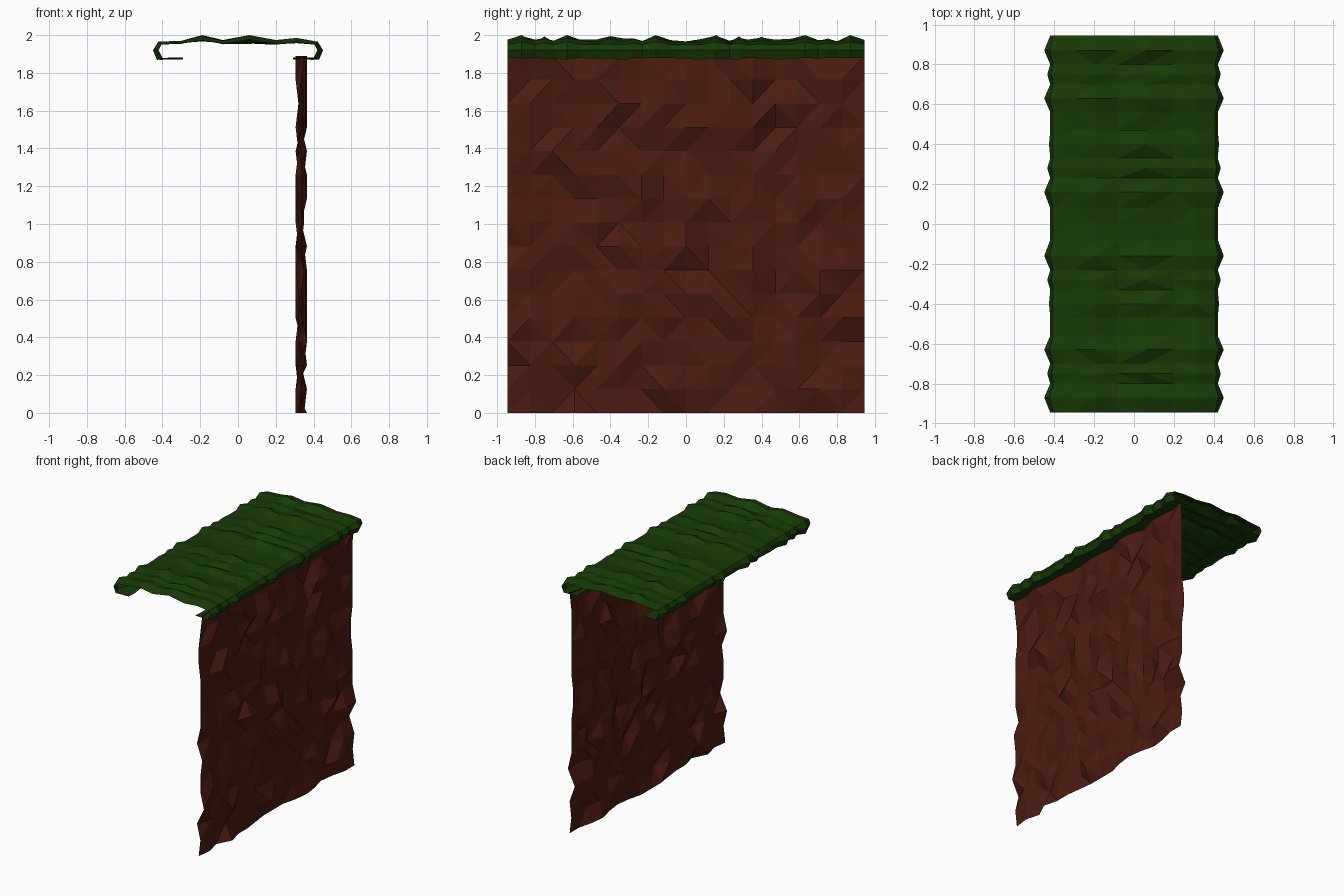
import bpy, bmesh, random

if "Cube" in bpy.data.objects:
    bpy.data.objects.remove(bpy.data.objects["Cube"])

random.seed(4)


def material(name, color):
    m = bpy.data.materials.new(name)
    m.diffuse_color = (*color, 1)
    m.use_nodes = True
    m.node_tree.nodes["Principled BSDF"].inputs["Base Color"].default_value = m.diffuse_color
    return m


def sheet(name, rows, mat):
    """Flat-shaded faceted sheet through rows of points."""
    bm = bmesh.new()
    grid = [[bm.verts.new(p) for p in row] for row in rows]
    for r0, r1 in zip(grid, grid[1:]):
        for i in range(len(r0) - 1):
            a, b, c, d = r0[i], r0[i + 1], r1[i + 1], r1[i]
            tris = ((a, b, c), (a, c, d)) if random.random() < 0.5 else ((a, b, d), (b, c, d))
            for t in tris:
                bm.faces.new(t)
    me = bpy.data.meshes.new(name)
    bm.to_mesh(me)
    bm.free()
    me.materials.append(mat)
    ob = bpy.data.objects.new(name, me)
    bpy.context.collection.objects.link(ob)
    return ob


# Dirt wall: one rough upright sheet facing +x
NY, NZ, H, Y = 16, 15, 1.89, 0.945
depths = [0.305, 0.32, 0.335, 0.335, 0.35, 0.365]
wall = [[(random.choice(depths), -Y + 2 * Y * i / NY, H * k / NZ)
         for i in range(NY + 1)] for k in range(NZ + 1)]
sheet("dirt_wall", wall, material("dirt", (0.072, 0.0115, 0.0055)))

# Grass cap: rolled-edge profile swept along y, (y, outward bulge of the edge, lift)
half = [(0, 0, 0.3), (0.08, 0, 0.5), (0.16, 0.03, 1), (0.23, 0, 0.4), (0.28, 0.015, 0.7),
        (0.33, 0, 0.4), (0.4, 0.006, 0.8), (0.47, 0, 0.3), (0.56, 0, 0.5), (0.63, 0.03, 1),
        (0.7, 0, 0.4), (0.75, 0.015, 0.7), (0.8, 0, 0.4), (0.87, 0.03, 1), (Y, 0, 0.4)]
stations = [(-y, b, l) for y, b, l in half[:0:-1]] + half

# Top surface points: (x, lowest z, height range)
top = [(-0.3, 1.952, 0.018), (-0.19, 1.958, 0.042), (-0.08, 1.946, 0.028),
       (0.06, 1.942, 0.058), (0.2, 1.946, 0.028), (0.31, 1.95, 0.035)]


def edge(side, b):
    """Rolled lip, from the inner tip out and up to the top edge."""
    dz = random.uniform(-0.005, 0.006)
    return [(side * 0.29, 1.877 + dz), (side * (0.4 + b), 1.874 + dz),
            (side * (0.42 + b), 1.92), (side * (0.405 + 0.6 * b), 1.95 + 0.5 * b)]


rows = []
for y, b, lift in stations:
    mid = [(x, z + r * min(1, max(0, lift + random.uniform(-0.2, 0.2)))) for x, z, r in top]
    prof = edge(-1, b) + mid + edge(1, b)[::-1]
    rows.append([(x, y, z) for x, z in prof])
sheet("grass_cap", rows, material("grass", (0.0085, 0.042, 0.0022)))
